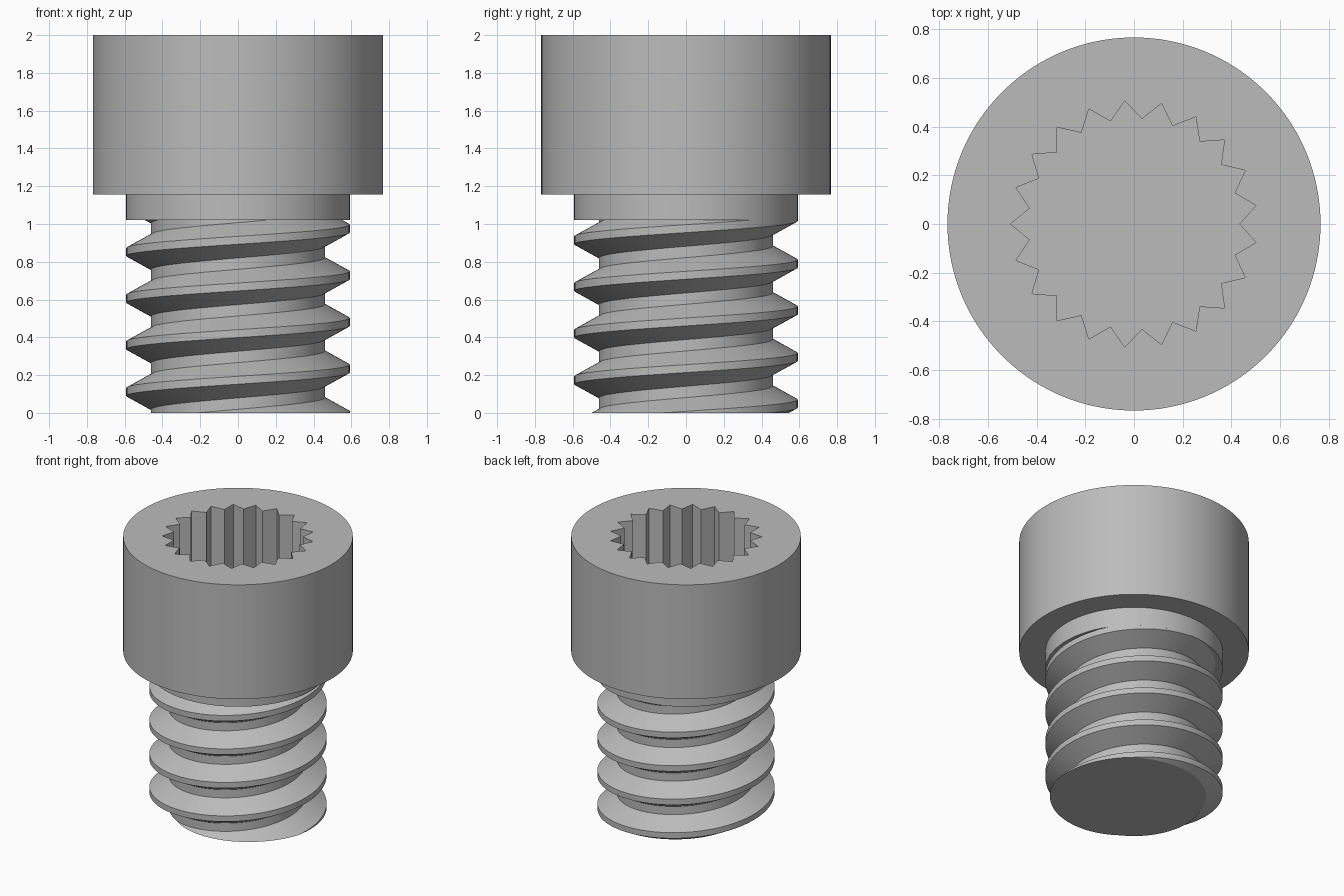
import bpy, bmesh
from math import cos, sin, pi

if "Cube" in bpy.data.objects:
    bpy.data.objects.remove(bpy.data.objects["Cube"], do_unlink=True)

# Sizes
HEAD_R, HEAD_TOP, HEAD_BASE = 0.767, 2.0, 1.157
SHANK_R, ROOT_R, COLLAR_BASE = 0.592, 0.46, 1.02
TEETH, TIP_R, VALLEY_R, SOCKET_FLOOR = 21, 0.508, 0.433, 1.4
PITCH, CREST, ROOT, PHASE = 0.247, 0.042, 0.06, -0.0125
SUB = 3                       # outer segments per socket flank
SEG = TEETH * 2 * SUB

steel = bpy.data.materials.new("grey steel")
steel.use_nodes = True
GREY = (0.5, 0.5, 0.5, 1)
steel.diffuse_color = GREY
steel.node_tree.nodes["Principled BSDF"].inputs["Base Color"].default_value = GREY


def finish(bm, name):
    bmesh.ops.recalc_face_normals(bm, faces=bm.faces)
    mesh = bpy.data.meshes.new(name)
    bm.to_mesh(mesh)
    bm.free()
    obj = bpy.data.objects.new(name, mesh)
    bpy.context.collection.objects.link(obj)
    mesh.materials.append(steel)
    bpy.ops.object.select_all(action="DESELECT")
    obj.select_set(True)
    bpy.context.view_layer.objects.active = obj
    bpy.ops.object.shade_smooth_by_angle(angle=pi / 9)


def ring(bm, radii, count, z):
    """Closed ring whose radius cycles through radii."""
    verts = []
    for i in range(count):
        r, a = radii[i % len(radii)], 2 * pi * i / count
        verts.append(bm.verts.new((r * cos(a), r * sin(a), z)))
    return verts


def bridge(bm, a, b):
    n = len(a)
    for i in range(n):
        j = (i + 1) % n
        bm.faces.new((a[i], a[j], b[j], b[i]))


# Head with collar and splined socket
bm = bmesh.new()
outer = [ring(bm, [r], SEG, z) for r, z in (
    (HEAD_R, HEAD_TOP), (HEAD_R, HEAD_BASE),
    (SHANK_R, HEAD_BASE), (SHANK_R, COLLAR_BASE))]
for a, b in zip(outer, outer[1:]):
    bridge(bm, a, b)
bm.faces.new(outer[-1])
rim = ring(bm, [VALLEY_R, TIP_R], TEETH * 2, HEAD_TOP)
floor = ring(bm, [VALLEY_R, TIP_R], TEETH * 2, SOCKET_FLOOR)
bridge(bm, rim, floor)
bm.faces.new(floor)
for k in range(TEETH * 2):
    arc = [outer[0][(k * SUB + s) % SEG] for s in range(SUB + 1)]
    bm.faces.new([rim[(k + 1) % len(rim)], rim[k]] + arc)
finish(bm, "socket_head")

# Helical thread, swept past both ends and then trimmed flat
bm = bmesh.new()
STEPS, TURNS = 96, 7
profile = [(SHANK_R, -CREST / 2), (SHANK_R, CREST / 2),
           (ROOT_R, (PITCH - ROOT) / 2), (ROOT_R, (PITCH + ROOT) / 2),
           (SHANK_R, PITCH - CREST / 2)]
sections = []
for k in range(STEPS * TURNS + 1):
    a = 2 * pi * k / STEPS
    lift = PHASE + PITCH * (k / STEPS - 2)
    sections.append([bm.verts.new((r * cos(a), r * sin(a), lift + z))
                     for r, z in profile])
for a, b in zip(sections, sections[1:]):
    for i in range(len(profile) - 1):
        bm.faces.new((a[i], b[i], b[i + 1], a[i + 1]))
bmesh.ops.remove_doubles(bm, verts=bm.verts, dist=0.0001)


def trim(height, direction):
    cut = bmesh.ops.bisect_plane(
        bm, geom=bm.verts[:] + bm.edges[:] + bm.faces[:], dist=0.00001,
        plane_co=(0, 0, height), plane_no=(0, 0, direction), clear_outer=True)
    return [e for e in cut["geom_cut"] if isinstance(e, bmesh.types.BMEdge)]


trim(COLLAR_BASE, 1)
end = trim(0, -1)
bmesh.ops.triangle_fill(bm, edges=end, use_beauty=True)
finish(bm, "threaded_shank")
